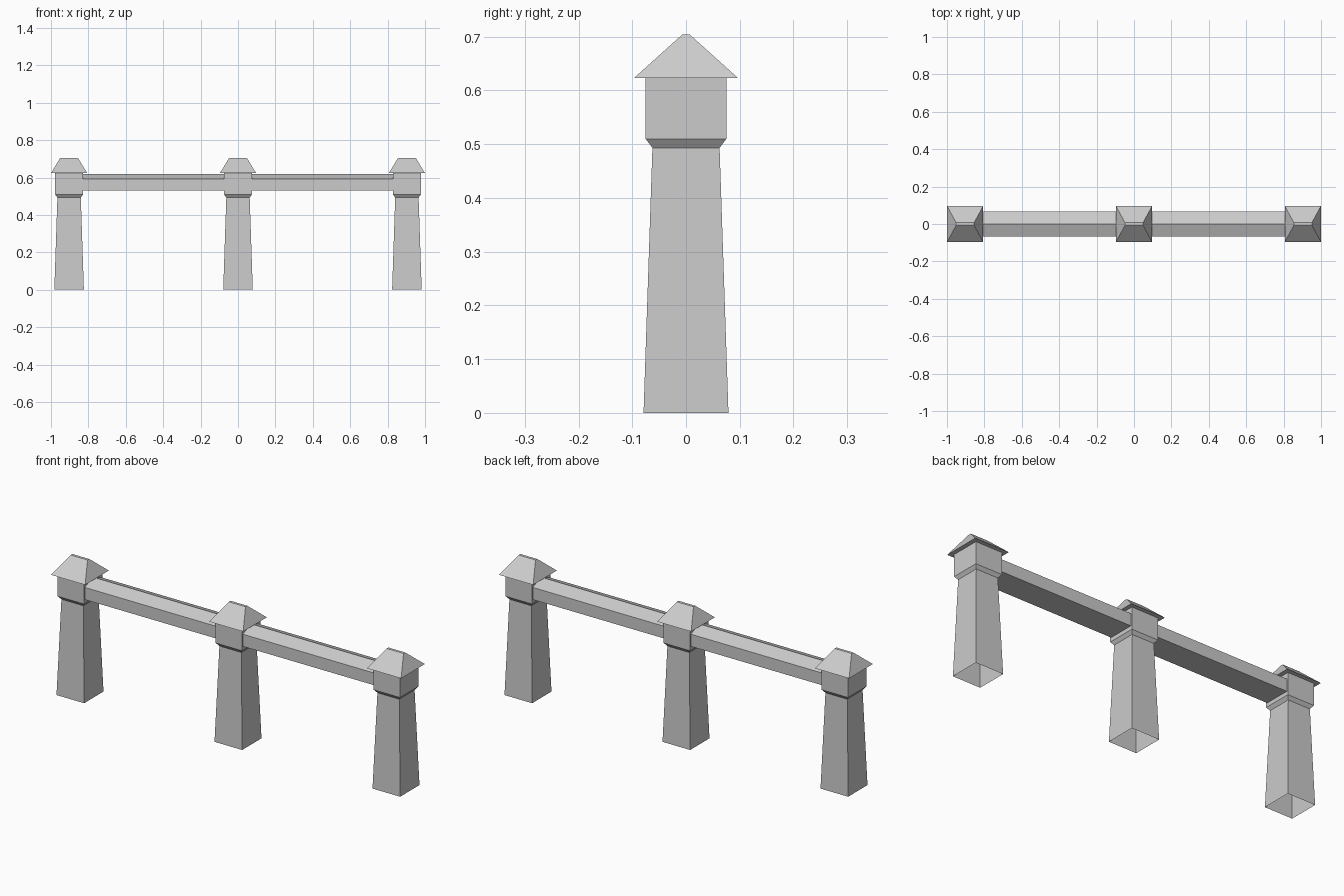
import bpy

if "Cube" in bpy.data.objects:
    bpy.data.objects.remove(bpy.data.objects["Cube"])

SPACING = 0.903  # distance between post centres


def make_object(name, verts, faces):
    mesh = bpy.data.meshes.new(name)
    mesh.from_pydata(verts, [], faces)
    obj = bpy.data.objects.new(name, mesh)
    bpy.context.collection.objects.link(obj)
    return obj


def loft(name, rings, cap_start=False, cap_end=False):
    """Join equal-sized rings of points with quads."""
    n = len(rings[0])
    verts = [p for ring in rings for p in ring]
    faces = []
    for r in range(len(rings) - 1):
        a, b = r * n, (r + 1) * n
        for i in range(n):
            j = (i + 1) % n
            faces.append((a + i, a + j, b + j, b + i))
    if cap_start:
        faces.append(tuple(reversed(range(n))))
    if cap_end:
        faces.append(tuple(range(len(verts) - n, len(verts))))
    return make_object(name, verts, faces)


def rect(cx, hx, hy, z):
    return [(cx - hx, -hy, z), (cx + hx, -hy, z), (cx + hx, hy, z), (cx - hx, hy, z)]


# Post: tapered shaft (open underneath), flared collar, square head, hipped cap
POST = [(0.079, 0.079, 0.0), (0.0625, 0.0625, 0.493), (0.075, 0.075, 0.510),
        (0.075, 0.075, 0.623), (0.097, 0.097, 0.623), (0.048, 0.007, 0.704)]
for label, x in (("left", -SPACING), ("middle", 0.0), ("right", SPACING)):
    loft(label + "_post", [rect(x, *level) for level in POST], cap_end=True)

# Rails: ridged-top beams between the post heads
RAIL = [(-0.068, 0.53), (-0.068, 0.593), (0.0, 0.62), (0.068, 0.593), (0.068, 0.53)]
for label, x0, x1 in (("left", -SPACING + 0.075, -0.075), ("right", 0.075, SPACING - 0.075)):
    # section runs clockwise seen from +x, so loft from +x to -x for outward faces
    rings = [[(x, y, z) for y, z in RAIL] for x in (x0, x1)]
    rail = loft(label + "_rail", rings[::1], cap_start=True, cap_end=True)
    rail.data.flip_normals()
